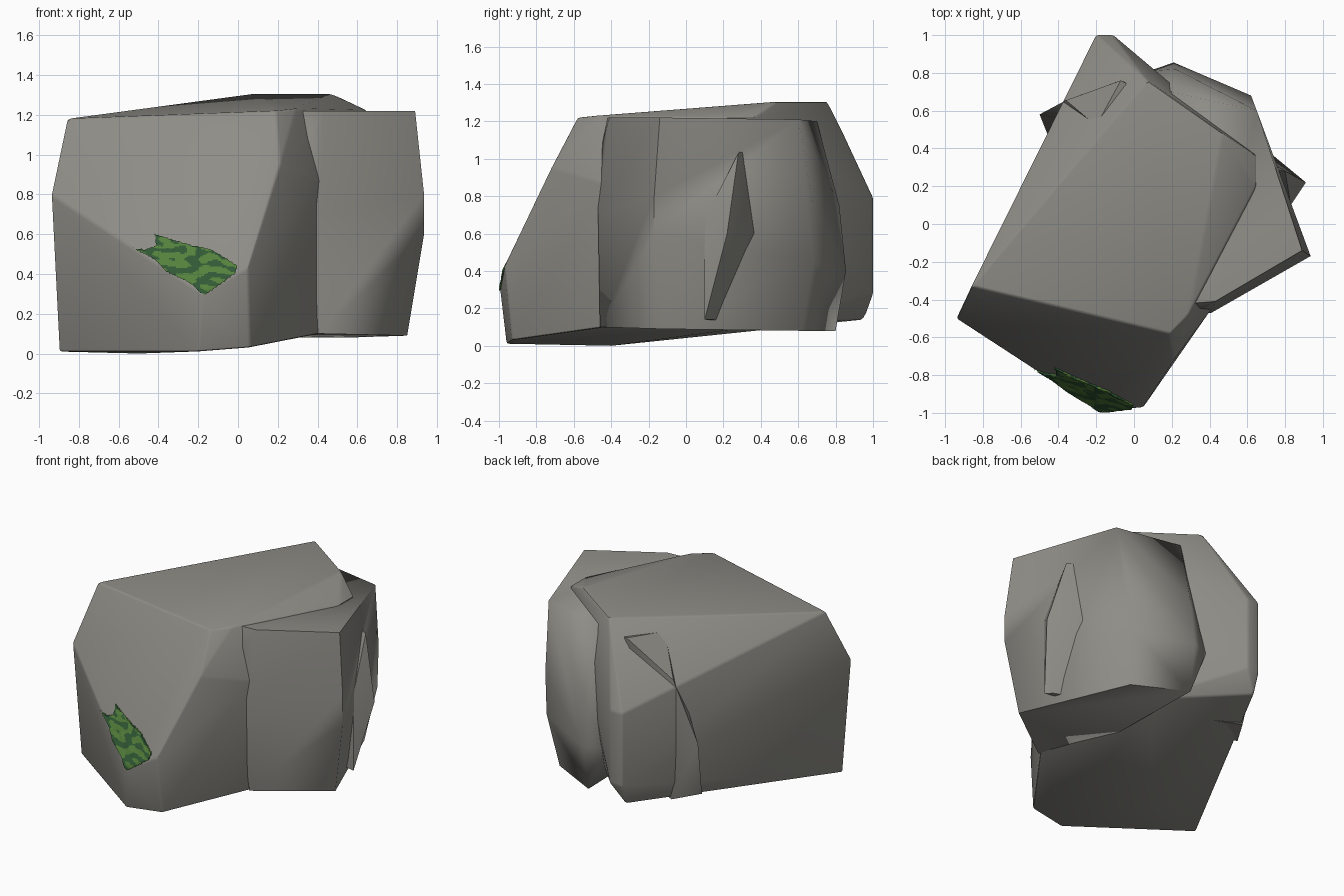
import bpy, bmesh, math
from mathutils import Vector, noise
from mathutils.bvhtree import BVHTree

cube = bpy.data.objects.get("Cube")
if cube:
    bpy.data.objects.remove(cube, do_unlink=True)


def material(name, rgb):
    m = bpy.data.materials.new(name)
    m.use_nodes = True
    m.diffuse_color = (*rgb, 1)
    m.node_tree.nodes["Principled BSDF"].inputs["Base Color"].default_value = (*rgb, 1)
    return m


stone = material("grey stone", (0.27, 0.265, 0.24))
moss_dark = material("dark moss", (0.03, 0.1, 0.035))
moss_light = material("light moss", (0.09, 0.22, 0.045))


def finish(name, bm, mats, angle):
    mesh = bpy.data.meshes.new(name)
    bm.to_mesh(mesh)
    bm.free()
    for m in mats:
        mesh.materials.append(m)
    ob = bpy.data.objects.new(name, mesh)
    bpy.context.collection.objects.link(ob)
    bpy.ops.object.select_all(action="DESELECT")
    ob.select_set(True)
    bpy.context.view_layer.objects.active = ob
    bpy.ops.object.shade_smooth_by_angle(angle=math.radians(angle))
    return ob


def boulder(name, corners, bevel, angle):
    """Chiselled stone: the convex hull of its corners with softened edges."""
    bm = bmesh.new()
    for c in corners:
        bm.verts.new(c)
    hull = bmesh.ops.convex_hull(bm, input=bm.verts[:])
    loose = set(hull["geom_interior"] + hull["geom_unused"])
    bmesh.ops.delete(bm, geom=[g for g in loose if isinstance(g, bmesh.types.BMVert)],
                     context="VERTS")
    bmesh.ops.dissolve_limit(bm, angle_limit=math.radians(4),
                             verts=bm.verts[:], edges=bm.edges[:])
    if bevel:
        sharp = [e for e in bm.edges if e.calc_face_angle(0) > math.radians(12)]
        bmesh.ops.bevel(bm, geom=sharp, offset=bevel, segments=2, profile=0.5,
                        affect="EDGES", clamp_overlap=True)
    bmesh.ops.recalc_face_normals(bm, faces=bm.faces[:])
    tree = BVHTree.FromBMesh(bm)
    return finish(name, bm, [stone], angle), tree


# Large slanted block
main_corners = [
    # top
    (-.86, -.33, 1.18), (.19, -.58, 1.22), (.29, -.48, 1.23), (.65, .2, 1.22),
    (.65, .36, 1.22), (.47, .48, 1.305), (.07, .76, 1.305),
    # front
    (-.94, -.5, .8), (.21, -.72, .95), (.41, -.45, .87),
    (.05, -.97, .43), (-.18, -.995, .3),
    # back end
    (-.2, 1, .79), (-.11, 1, .79), (-.11, 1, .28), (-.2, 1, .28), (.55, .4, .8),
    # base
    (-.9, -.46, .01), (-.5, -.4, 0), (-.2, -.96, .01), (.06, -.93, .03),
    (.41, -.44, .1), (-.2, .95, .14), (.3, .5, .12),
]
main_block, main_tree = boulder("large_block", main_corners, 0.012, 30)

# Rounded stone leaning on the left side
side_corners = [
    (.3, -.47, 1.0), (.3, -.42, 1.22), (.41, -.46, .1), (.41, -.47, .7), (.43, -.41, 1.22),
    (.89, -.14, 1.22), (.935, -.17, .8), (.935, -.17, .6), (.85, -.13, .09),
    (.65, .6, 1.21), (.2, .7, 1.2), (.62, .68, .75), (.61, .68, .45), (.55, .62, .08),
    (.22, .82, .75), (.21, .855, .4), (.2, .8, .08), (.08, .81, .4), (.2, -.2, .1),
]
boulder("side_stone", side_corners, 0, 75)

# Inner stone whose corners poke out on both sides
inner_corners = [
    (.8, .28, 1.03), (.74, .36, .6), (.83, .1, .68), (.91, .22, .6), (.83, .1, .14),
    (.79, .14, .14), (-.385, .63, .82), (-.5, .58, .5), (-.46, .48, .1),
    (-.35, .66, .1), (-.36, .655, .94), (-.07, .76, 1.2), (-.2, .52, 1.19),
]
boulder("inner_stone", inner_corners, 0, 45)

# Moss patch draped over the front
outline = [(-.53, .53), (-.47, .52), (-.41, .54), (-.42, .6), (-.33, .57), (-.22, .54),
           (-.13, .52), (0, .44), (-.01, .4), (-.17, .29), (-.24, .35), (-.36, .41), (-.42, .47)]


def inside(x, z):
    hit = False
    for (x1, z1), (x2, z2) in zip(outline, outline[1:] + outline[:1]):
        if (z1 > z) != (z2 > z) and x < x1 + (z - z1) * (x2 - x1) / (z2 - z1):
            hit = not hit
    return hit


step = 0.007
bm = bmesh.new()
grid = {}


def moss_vert(i, k):
    if (i, k) not in grid:
        x, z = -.54 + i * step, .28 + k * step
        loc, normal, _, _ = main_tree.ray_cast(Vector((x, -3, z)), Vector((0, 1, 0)))
        lift = .009 + .004 * noise.noise(Vector((x, 0, z)) * 25)
        grid[i, k] = bm.verts.new(loc + normal * lift)
    return grid[i, k]


for i in range(80):
    for k in range(48):
        x, z = -.54 + (i + .5) * step, .28 + (k + .5) * step
        if inside(x, z):
            face = bm.faces.new([moss_vert(i + a, k + b)
                                 for a, b in ((0, 0), (1, 0), (1, 1), (0, 1))])
            blot = noise.noise(Vector((x * 14 + z * 8, 2, z * 30)))
            face.material_index = 1 if blot > -.03 else 0

# Smooth the stepped rim, then close the edge against the stone
for _ in range(2):
    rim = [v for v in bm.verts if v.is_boundary]
    bmesh.ops.smooth_vert(bm, verts=rim, factor=.5, use_axis_x=True,
                          use_axis_y=True, use_axis_z=True)
border = [e for e in bm.edges if e.is_boundary]
skirt = bmesh.ops.extrude_edge_only(bm, edges=border)["geom"]
bmesh.ops.translate(bm, vec=(0, .02, 0),
                    verts=[g for g in skirt if isinstance(g, bmesh.types.BMVert)])
bmesh.ops.recalc_face_normals(bm, faces=bm.faces[:])
finish("moss_patch", bm, [moss_dark, moss_light], 60)
